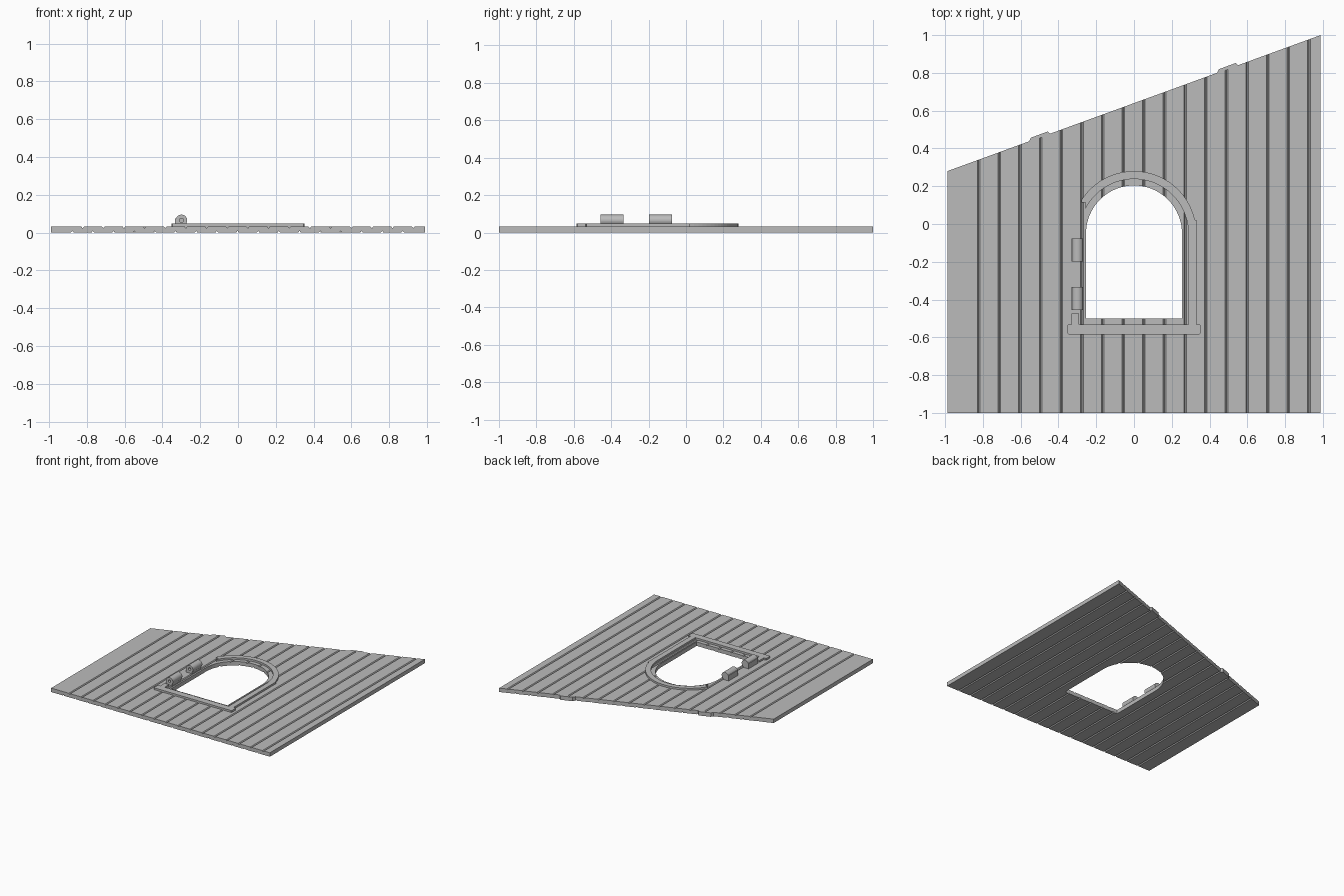
import bpy, bmesh, math
from mathutils import Vector

if "Cube" in bpy.data.objects:
    bpy.data.objects.remove(bpy.data.objects["Cube"])

grey = bpy.data.materials.new("plain_grey")
grey.diffuse_color = (0.5, 0.5, 0.5, 1)
grey.use_nodes = True
grey.node_tree.nodes["Principled BSDF"].inputs["Base Color"].default_value = grey.diffuse_color

T = 0.032            # panel thickness
TOP = 0.047          # top of the frame
X0, X1 = -0.988, 0.988
Y_LEFT, Y_RIGHT = 0.28, 1.0
CY = -0.05           # centre height of the arch


def prism(name, pts, lo, hi, axis="z"):
    """Extrude a closed outline along z, or an x-z outline along y."""
    def place(p, h):
        return (p[0], p[1], h) if axis == "z" else (p[0], h, p[1])
    bm = bmesh.new()
    face = bm.faces.new([bm.verts.new(place(p, lo)) for p in pts])
    ext = bmesh.ops.extrude_face_region(bm, geom=[face])
    step = Vector(place((0, 0), hi - lo))
    bmesh.ops.translate(bm, vec=step, verts=[v for v in ext["geom"] if isinstance(v, bmesh.types.BMVert)])
    bmesh.ops.recalc_face_normals(bm, faces=bm.faces)
    me = bpy.data.meshes.new(name)
    bm.to_mesh(me)
    bm.free()
    me.materials.append(grey)
    ob = bpy.data.objects.new(name, me)
    bpy.context.collection.objects.link(ob)
    return ob


def cut(ob, cutter):
    mod = ob.modifiers.new("cut", "BOOLEAN")
    mod.operation = "DIFFERENCE"
    mod.solver = "EXACT"
    mod.object = cutter
    cutter.hide_render = True
    cutter.hide_set(True)


def arc(cx, cy, r, a0, a1, n):
    return [(cx + r * math.cos(math.radians(a0 + (a1 - a0) * i / n)),
             cy + r * math.sin(math.radians(a0 + (a1 - a0) * i / n))) for i in range(n + 1)]


def slope(x):
    return Y_LEFT + (Y_RIGHT - Y_LEFT) * (x - X0) / (X1 - X0)


# Plank panel: grooved cross-section, with the grooves underneath staggered
GAP, W, D = 0.1093, 0.007, 0.009
section = [(X0, 0)]
for i in range(17):
    x = -0.877 + GAP * i
    section += [(x - W, 0), (x, D), (x + W, 0)]
section += [(X1, 0), (X1, T)]
for i in reversed(range(17)):
    x = -0.822 + GAP * i
    section += [(x + W, T), (x, T - D), (x - W, T)]
section += [(X0, T)]
panel = prism("plank_panel", section, -1, 1.2, "y")

# Slanted upper edge
bm = bmesh.new()
bm.from_mesh(panel.data)
normal = Vector((-(Y_RIGHT - Y_LEFT), X1 - X0, 0)).normalized()
res = bmesh.ops.bisect_plane(bm, geom=bm.verts[:] + bm.edges[:] + bm.faces[:],
                             plane_co=(X0, Y_LEFT, 0), plane_no=normal, clear_outer=True)
bmesh.ops.contextual_create(bm, geom=[e for e in res["geom_cut"] if isinstance(e, bmesh.types.BMEdge)])
bmesh.ops.recalc_face_normals(bm, faces=bm.faces)
bm.to_mesh(panel.data)
bm.free()

# Arched opening
opening = prism("opening_cutter", [(-0.254, -0.5), (0.254, -0.5)] + arc(0, CY, 0.254, 0, 180, 40), -0.1, 0.2)
cut(panel, opening)

# Small tabs on the slanted edge
for i, x in enumerate((-0.5, 0.495)):
    prism(f"edge_tab_{i + 1}", [(x - 0.058, slope(x - 0.058) - 0.003), (x + 0.057, slope(x + 0.057) - 0.003),
                                (x + 0.043, slope(x + 0.043) + 0.016), (x - 0.045, slope(x - 0.045) + 0.016)],
          0, T)

# Raised frame: right leg running into the arch, which stops at the hinge side
R_OUT, R_IN = 0.33, 0.288
a_join = math.degrees(math.asin(0.07 / R_OUT))
a_out = math.degrees(math.acos(-0.278 / R_OUT))
a_in = math.degrees(math.acos(-0.256 / R_IN))
prism("arch_frame", [(R_IN, -0.54), (0.331, -0.54), (0.331, 0.02)]
      + arc(0, CY, R_OUT, a_join, a_out, 32)
      + [(-0.278, 0.115), (-0.256, 0.115)]
      + arc(0, CY, R_IN, a_in, 0, 32), T - 0.012, TOP)

# Left leg stub and sill
prism("left_frame_stub", [(-0.331, -0.54), (-0.29, -0.54), (-0.29, -0.475), (-0.331, -0.475)], T - 0.012, TOP)
prism("sill", [(-0.346, -0.585), (0.346, -0.585), (0.352, -0.579), (0.352, -0.537), (0.346, -0.531),
               (-0.346, -0.531), (-0.352, -0.537), (-0.352, -0.579)], T - 0.012, TOP)

# Hinge knuckles: round barrel on a square foot, with a pin hole
HX, HZ, HR = -0.299, 0.065, 0.030
barrel = [(-0.332, 0.022), (HX + 0.02, 0.022)] + arc(HX, HZ, HR, -48, 160, 24) + [(-0.332, 0.075)]
for i, y in enumerate((-0.395, -0.137)):
    knuckle = prism(f"hinge_knuckle_{i + 1}", barrel, y - 0.061, y + 0.061, "y")
    pin = prism(f"pin_cutter_{i + 1}", arc(HX, HZ, 0.011, 0, 345, 23), y - 0.1, y - 0.035, "y")
    cut(knuckle, pin)
